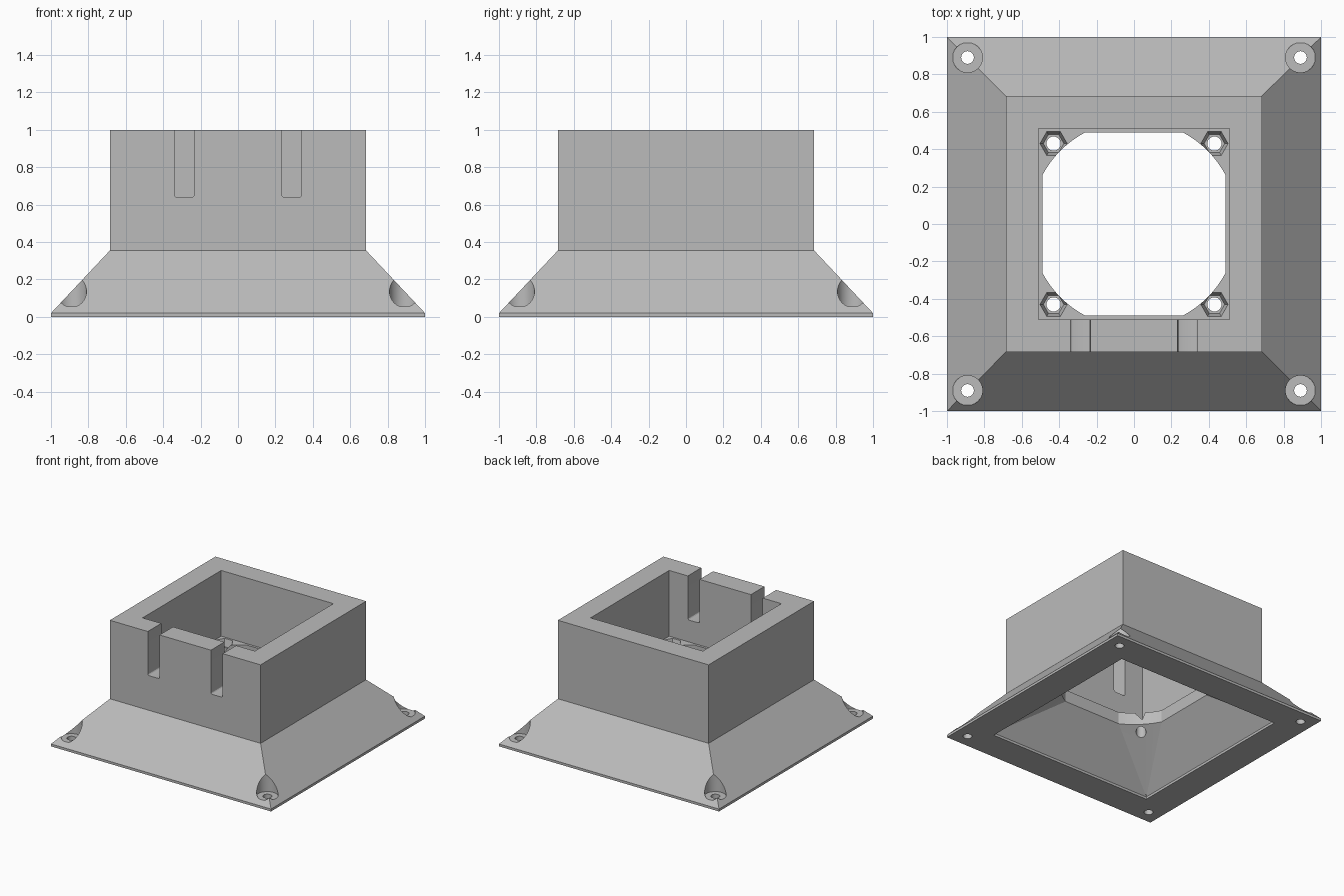
import bpy, bmesh
from math import pi, cos, sin, acos

cube = bpy.data.objects.get("Cube")
if cube:
    bpy.data.objects.remove(cube, do_unlink=True)

grey = bpy.data.materials.new("matte_grey")
grey.use_nodes = True
GREY = (0.5, 0.5, 0.5, 1)
grey.diffuse_color = GREY
grey.node_tree.nodes["Principled BSDF"].inputs["Base Color"].default_value = GREY


def to_object(name, bm):
    bmesh.ops.recalc_face_normals(bm, faces=bm.faces)
    mesh = bpy.data.meshes.new(name)
    bm.to_mesh(mesh)
    bm.free()
    mesh.materials.append(grey)
    obj = bpy.data.objects.new(name, mesh)
    bpy.context.collection.objects.link(obj)
    return obj


def loft(name, rings):
    """Solid through a stack of outlines, each given as (points, height)."""
    bm = bmesh.new()
    loops = [[bm.verts.new((x, y, z)) for x, y in pts] for pts, z in rings]
    for low, high in zip(loops, loops[1:]):
        for i in range(len(low)):
            j = (i + 1) % len(low)
            bm.faces.new((low[i], low[j], high[j], high[i]))
    bm.faces.new(loops[0][::-1])
    bm.faces.new(loops[-1])
    return to_object(name, bm)


def square(h):
    return [(-h, -h), (h, -h), (h, h), (-h, h)]


def ngon(x, y, r, n):
    return [(x + r * cos(2 * pi * i / n), y + r * sin(2 * pi * i / n)) for i in range(n)]


def clipped_circle(r, h, steps=10):
    """Circle of radius r trimmed by a square of half width h."""
    a = acos(h / r)
    return [(r * cos(t), r * sin(t)) for q in range(4)
            for t in (q * pi / 2 + a + (pi / 2 - 2 * a) * k / steps for k in range(steps + 1))]


# Outer shell: thin base edge, sloped skirt, square duct
body = loft("adapter_body", [(square(1), 0), (square(1), 0.02),
                             (square(0.685), 0.355), (square(0.685), 1)])

# Cutters: upper pocket, floor opening
opening = clipped_circle(0.555, 0.49)
cutters = [loft("pocket_cutter", [(square(0.51), 0.46), (square(0.51), 1.2)]),
           loft("opening_cutter", [(opening, 0.3), (opening, 0.6)])]

# Lower funnel from a square mouth to the rounded opening
bm = bmesh.new()
for pts, z in ((square(0.75), -0.1), (square(0.75), 0.02), (opening, 0.36)):
    for x, y in pts:
        bm.verts.new((x, y, z))
bmesh.ops.convex_hull(bm, input=bm.verts[:])
bmesh.ops.dissolve_limit(bm, angle_limit=0.01, verts=bm.verts[:], edges=bm.edges[:])
cutters.append(to_object("funnel_cutter", bm))

# Screw holes with nut recesses inside, counterbored holes at the corners
for sx in (-1, 1):
    for sy in (-1, 1):
        x, y = 0.43 * sx, 0.43 * sy
        cutters.append(loft("bolt_cutter", [(ngon(x, y, 0.038, 24), 0.2), (ngon(x, y, 0.038, 24), 0.7)]))
        cutters.append(loft("nut_cutter", [(ngon(x, y, 0.055, 6), 0.4), (ngon(x, y, 0.073, 6), 0.46),
                                           (ngon(x, y, 0.073, 6), 0.6)]))
        x, y = 0.89 * sx, 0.89 * sy
        cutters.append(loft("screw_cutter", [(ngon(x, y, 0.034, 24), -0.1), (ngon(x, y, 0.034, 24), 0.2)]))
        cutters.append(loft("head_cutter", [(ngon(x, y, 0.08, 40), 0.055), (ngon(x, y, 0.08, 40), 0.5)]))

# Two slots through the front wall, softened at the bottom corners
for sx in (-1, 1):
    bm = bmesh.new()
    bmesh.ops.create_cube(bm, size=1)
    for v in bm.verts:
        v.co = (0.287 * sx + v.co.x * 0.107, -0.6 + v.co.y * 0.4, 0.92 + v.co.z * 0.56)
    low = [e for e in bm.edges if all(v.co.z < 0.9 for v in e.verts)
           and abs(e.verts[0].co.y - e.verts[1].co.y) > 0.1]
    bmesh.ops.bevel(bm, geom=low, offset=0.015, segments=3, profile=0.5, affect='EDGES')
    cutters.append(to_object("slot_cutter", bm))

for cutter in cutters:
    cutter.hide_render = True
    mod = body.modifiers.new(cutter.name, 'BOOLEAN')
    mod.operation = 'DIFFERENCE'
    mod.solver = 'EXACT'
    mod.object = cutter

# Bake the cuts and drop the cutters
graph = bpy.context.evaluated_depsgraph_get()
baked = bpy.data.meshes.new_from_object(body.evaluated_get(graph))
body.modifiers.clear()
body.data = baked
baked.materials.clear()
baked.materials.append(grey)
for poly in baked.polygons:
    poly.material_index = 0
for cutter in cutters:
    bpy.data.objects.remove(cutter, do_unlink=True)

bpy.ops.object.select_all(action='DESELECT')
body.select_set(True)
bpy.context.view_layer.objects.active = body
bpy.ops.object.shade_smooth_by_angle(angle=0.4)
